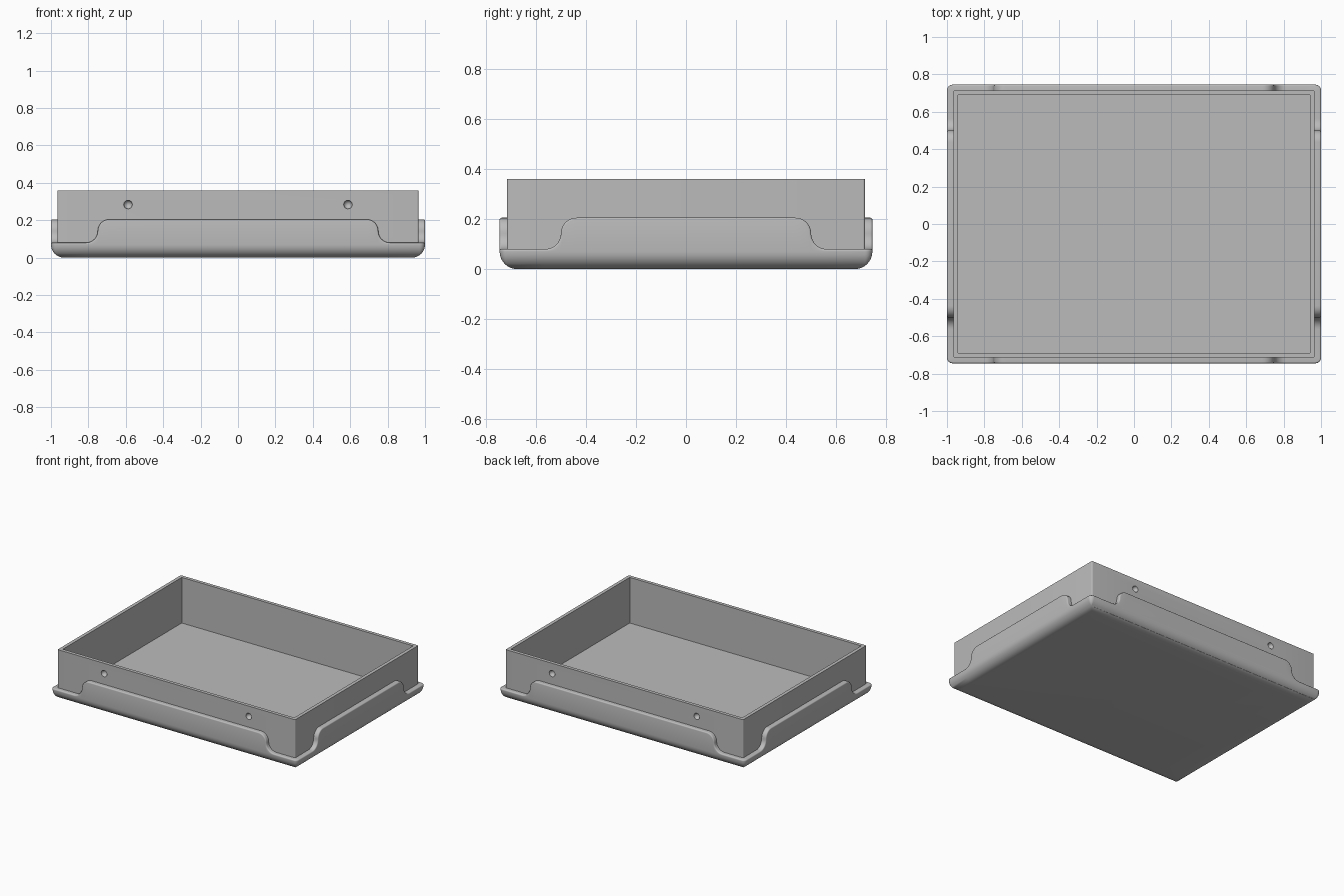
import bpy, bmesh
from math import sin, cos, pi

if "Cube" in bpy.data.objects:
    bpy.data.objects.remove(bpy.data.objects["Cube"])

grey = bpy.data.materials.new("plain_grey")
grey.use_nodes = True
grey.diffuse_color = (0.5, 0.5, 0.5, 1)
grey.node_tree.nodes["Principled BSDF"].inputs["Base Color"].default_value = (0.5, 0.5, 0.5, 1)

HX, HY = 1.0, 0.745            # outer half sizes
LOW, HIGH = 0.08, 0.205        # skirt heights at corners and mid sides
STEP = (HIGH - LOW) / 2        # radius of the S-shaped step
ROUND, FILLET = 0.07, 0.008


def skirt_outline(s):
    """Top outline of one skirt side: (u, z, normal u, normal z)."""
    mid, half = (LOW + HIGH) / 2, []
    for i in range(11):
        a = pi / 2 * (1 - i / 10)
        half.append((s - STEP + STEP * cos(a), mid + STEP * sin(a), cos(a), sin(a)))
    for i in range(1, 11):
        a = pi + pi / 2 * i / 10
        half.append((s + STEP + STEP * cos(a), mid + STEP * sin(a), -cos(a), -sin(a)))
    half.append((9, LOW, 0, 1))
    return [(-u, z, -nu, nz) for u, z, nu, nz in reversed(half)] + half


def flat_outline(_):
    return [(-9, 0, 0, 1), (9, 0, 0, 1)]


def ring(hx, hy, corner, inset, outline, z=None, shrink=0.0):
    """Rounded rectangle, at height z or following the outline moved inwards by shrink."""
    pts = []
    keep = max(corner, inset)
    radius = max(corner - inset, 0)
    # front, left, back, right: tangent, outward normal, half length, distance, step position
    sides = [((1, 0), (0, -1), hx, hy, 0.75), ((0, 1), (1, 0), hy, hx, 0.50),
             ((-1, 0), (0, 1), hx, hy, 0.75), ((0, -1), (-1, 0), hy, hx, 0.50)]
    for t, n, length, dist, s in sides:
        lim = length - keep
        for u, h, nu, nz in outline(s):
            u = max(-lim, min(lim, u - nu * shrink))
            out = dist - inset
            pts.append((t[0] * u + n[0] * out, t[1] * u + n[1] * out,
                        h - nz * shrink if z is None else z))
        for i in range(1, 6):
            a = pi / 2 * i / 6
            along, out = lim + radius * sin(a), dist - keep + radius * cos(a)
            pts.append((t[0] * along + n[0] * out, t[1] * along + n[1] * out,
                        LOW - shrink if z is None else z))
    return pts


def loft(name, rings, cap_end):
    bm = bmesh.new()
    loops = [[bm.verts.new(p) for p in r] for r in rings]
    count = len(loops[0])
    for a, b in zip(loops, loops[1:]):
        for i in range(count):
            j = (i + 1) % count
            bm.faces.new((a[i], a[j], b[j], b[i]))
    bm.faces.new(loops[0][::-1])
    if cap_end:
        bm.faces.new(loops[-1])
    bmesh.ops.remove_doubles(bm, verts=bm.verts, dist=0.00005)
    bmesh.ops.recalc_face_normals(bm, faces=bm.faces)
    mesh = bpy.data.meshes.new(name)
    bm.to_mesh(mesh)
    bm.free()
    mesh.materials.append(grey)
    obj = bpy.data.objects.new(name, mesh)
    bpy.context.collection.objects.link(obj)
    return obj


def activate(obj):
    bpy.ops.object.select_all(action='DESELECT')
    obj.select_set(True)
    bpy.context.view_layer.objects.active = obj


# Base with rounded bottom edge and a stepped skirt
rings = []
for i in range(9):
    a = pi / 2 * i / 8
    rings.append(ring(HX, HY, 0.03, ROUND * (1 - sin(a)), skirt_outline, ROUND * (1 - cos(a))))
for i in range(5):
    a = pi / 2 * i / 4
    rings.append(ring(HX, HY, 0.03, FILLET * (1 - cos(a)), skirt_outline,
                      shrink=FILLET * (1 - sin(a))))
rings.append(ring(HX, HY, 0.03, 0.038, skirt_outline))
base = loft("base_skirt", rings, False)

# Open tray body: outer wall, rim, inner wall and floor
WX, WY, TOP, WALL, FLOOR = 0.965, 0.715, 0.36, 0.025, 0.025
tray = loft("tray_body", [
    ring(WX, WY, 0.008, 0, flat_outline, 0.012),
    ring(WX, WY, 0.008, 0, flat_outline, TOP),
    ring(WX, WY, 0.008, WALL, flat_outline, TOP),
    ring(WX, WY, 0.008, WALL, flat_outline, FLOOR)], True)

# Round dimples in the front and back walls
for x in (-0.588, 0.588):
    for y in (-WY, WY):
        bpy.ops.mesh.primitive_uv_sphere_add(segments=24, ring_count=12, radius=0.023,
                                             location=(x, y, 0.284))
        cutter = bpy.context.object
        cutter.name = "dimple_cutter"
        cutter.hide_render = True
        cutter.data.materials.append(grey)
        activate(tray)
        mod = tray.modifiers.new("dimple", 'BOOLEAN')
        mod.operation, mod.solver, mod.object = 'DIFFERENCE', 'EXACT', cutter
        bpy.ops.object.modifier_apply(modifier=mod.name)
        bpy.data.objects.remove(cutter)

for obj in (base, tray):
    activate(obj)
    bpy.ops.object.shade_smooth_by_angle(angle=pi / 6)
